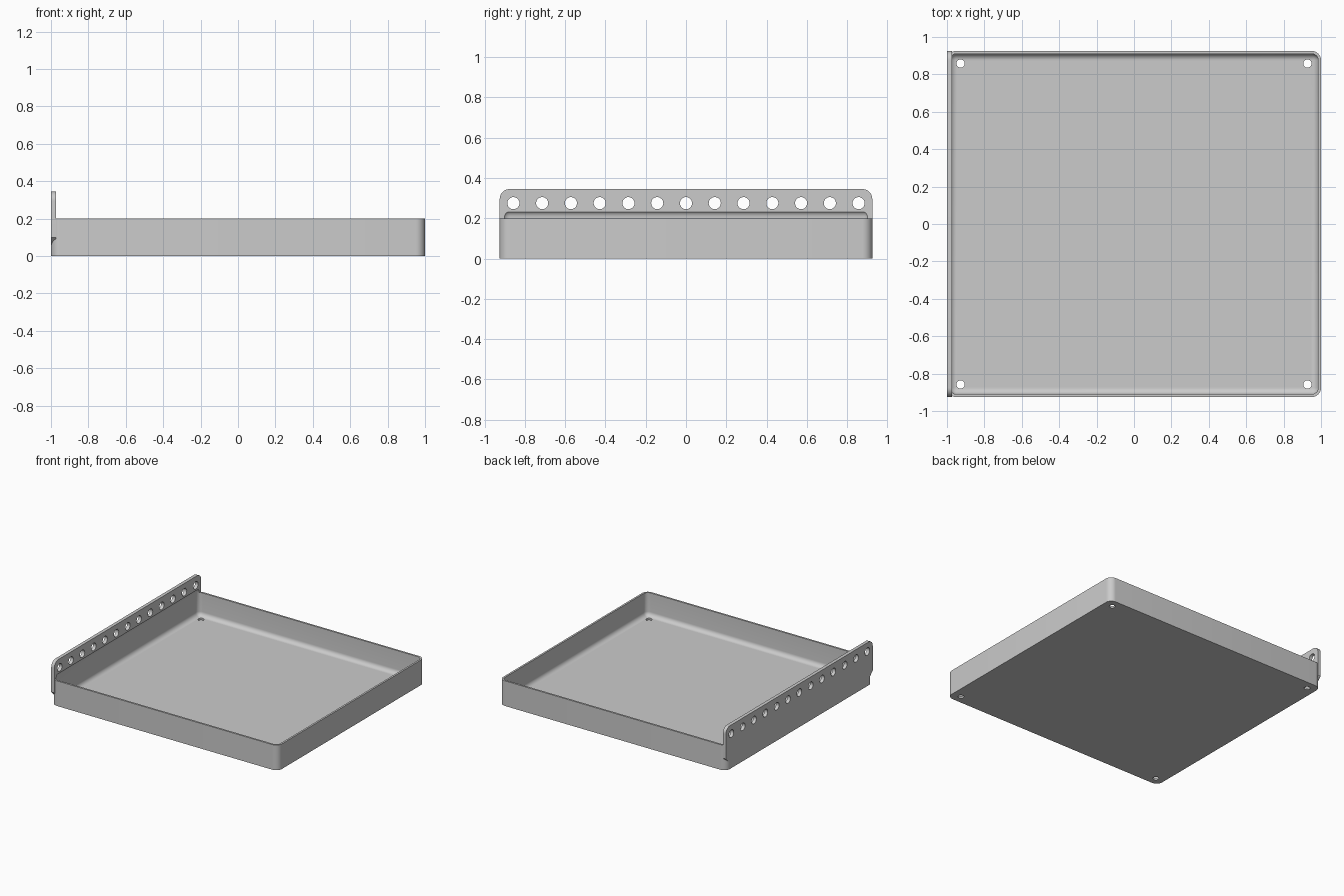
import bpy, bmesh, math
from mathutils import Matrix, Vector

cube = bpy.data.objects.get("Cube")
if cube:
    bpy.data.objects.remove(cube, do_unlink=True)

HALF_Y = 0.925     # half depth of the tray
TRAY_H = 0.2
TOP = 0.345        # top of the hole strip
WALL = 0.015
STRIP = 0.027      # strip thickness
R = 0.05           # outer corner radius

grey = bpy.data.materials.new("plain grey")
grey.use_nodes = True
grey.diffuse_color = (0.6, 0.6, 0.6, 1)
grey.node_tree.nodes["Principled BSDF"].inputs["Base Color"].default_value = (0.6, 0.6, 0.6, 1)


def make_object(name, bm):
    bmesh.ops.recalc_face_normals(bm, faces=bm.faces)
    mesh = bpy.data.meshes.new(name)
    bm.to_mesh(mesh)
    bm.free()
    mesh.materials.append(grey)
    obj = bpy.data.objects.new(name, mesh)
    bpy.context.collection.objects.link(obj)
    return obj


def rounded_box(name, low, high, radius, vertical_only):
    low, high = Vector(low), Vector(high)
    bm = bmesh.new()
    bmesh.ops.create_cube(bm, size=1)
    for v in bm.verts:
        v.co = Vector([(a + b) / 2 + c * (b - a) for a, b, c in zip(low, high, v.co)])
    edges = [e for e in bm.edges if not vertical_only
             or abs(e.verts[0].co.z - e.verts[1].co.z) > 0.01]
    bmesh.ops.bevel(bm, geom=edges, offset=radius, offset_type='OFFSET',
                    segments=8, profile=0.5, affect='EDGES')
    return make_object(name, bm)


def cylinders(name, centres, radius, depth, rotation):
    bm = bmesh.new()
    for c in centres:
        bmesh.ops.create_cone(bm, cap_ends=True, segments=32, radius1=radius,
                              radius2=radius, depth=depth,
                              matrix=Matrix.Translation(c) @ rotation)
    return make_object(name, bm)


def boolean(target, tool, operation):
    tool.hide_render = True
    mod = target.modifiers.new(tool.name, 'BOOLEAN')
    mod.operation, mod.solver, mod.object = operation, 'EXACT', tool
    bpy.context.view_layer.objects.active = target
    bpy.ops.object.modifier_apply(modifier=mod.name)
    bpy.data.objects.remove(tool, do_unlink=True)


# Tray block with rounded upright corners
tray = rounded_box("tray", (-1, -HALF_Y, 0), (1, HALF_Y, TRAY_H), R, True)

# Upright strip: rounded top corners, lower ends sloping back into the tray
half = [(HALF_Y - R, 0.048), (HALF_Y, 0.098)]
for i in range(9):
    a = math.radians(90 * i / 8)
    half.append((HALF_Y - R + R * math.cos(a), TOP - R + R * math.sin(a)))
outline = half + [(-y, z) for y, z in reversed(half)]
bm = bmesh.new()
face = bm.faces.new([bm.verts.new((-1, y, z)) for y, z in outline])
side = bmesh.ops.extrude_face_region(bm, geom=[face])
bmesh.ops.translate(bm, vec=(STRIP, 0, 0),
                    verts=[g for g in side["geom"] if isinstance(g, bmesh.types.BMVert)])
strip = make_object("hole_strip", bm)
boolean(tray, strip, 'UNION')

# Hollow, rounded on all edges, undercutting the strip a little
hollow = rounded_box("hollow", (-1 + WALL, -HALF_Y + WALL, WALL),
                     (1 - WALL, HALF_Y - WALL, 0.241), R - WALL, False)
boolean(tray, hollow, 'DIFFERENCE')

# Row of holes along the strip
row = [Vector((-0.985, i * 0.1428, 0.275)) for i in range(-6, 7)]
boolean(tray, cylinders("strip_holes", row, 0.03, 0.1, Matrix.Rotation(math.pi / 2, 4, 'Y')),
        'DIFFERENCE')

# Corner holes through the floor
corners = [Vector((x, y, 0)) for x in (-0.927, 0.927) for y in (-0.858, 0.858)]
boolean(tray, cylinders("floor_holes", corners, 0.022, 0.15, Matrix.Identity(4)),
        'DIFFERENCE')

# Smooth the rounded parts, keep the edges sharp
bpy.ops.object.select_all(action='DESELECT')
tray.select_set(True)
bpy.context.view_layer.objects.active = tray
bpy.ops.object.shade_smooth_by_angle(angle=math.radians(30))
